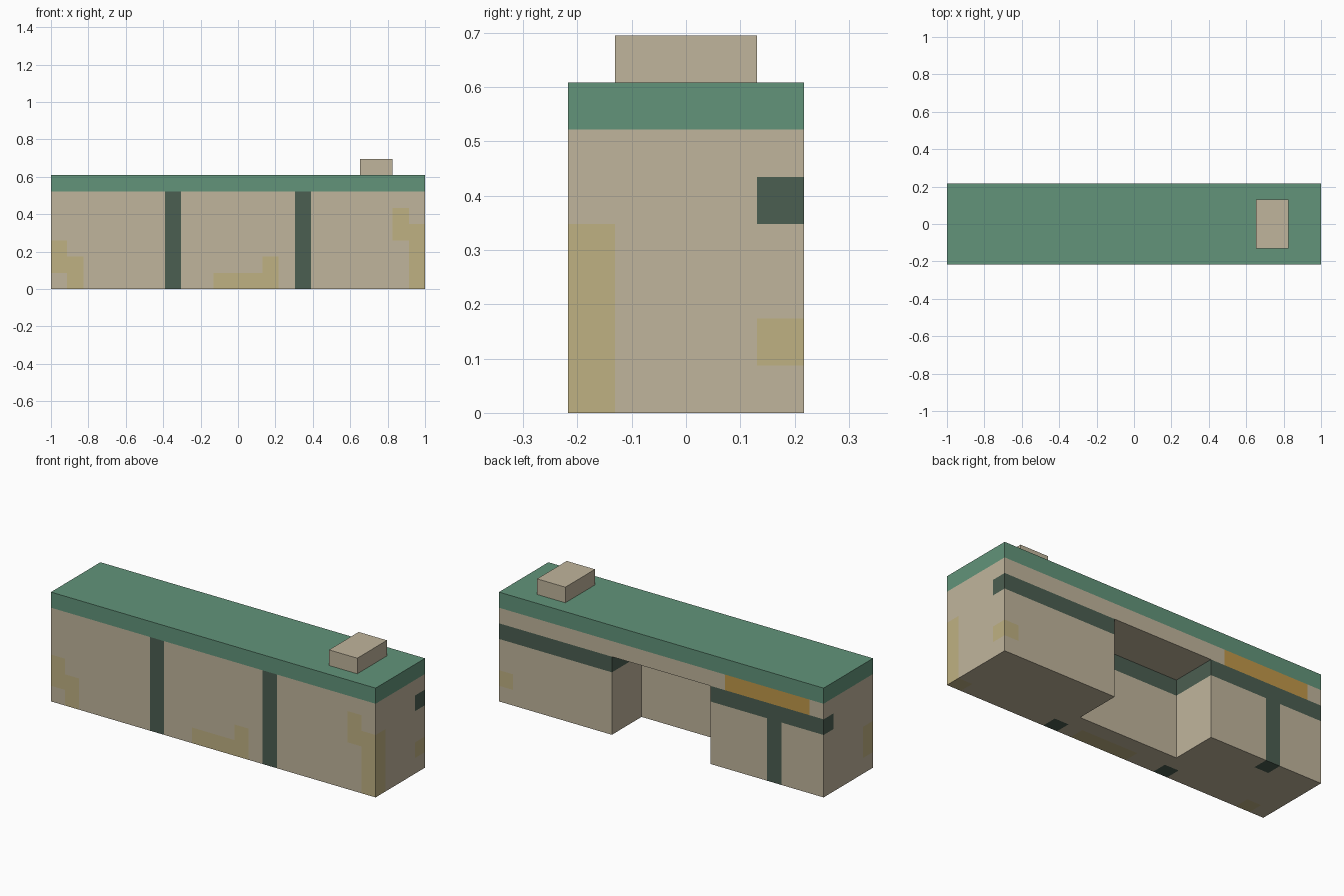
import bpy, bmesh
from itertools import product
from mathutils import Vector

if "Cube" in bpy.data.objects:
    bpy.data.objects.remove(bpy.data.objects["Cube"], do_unlink=True)

# The building is laid out on a modular grid
NX, NY, NZ = 23, 5, 6
U = 2 / NX


def place(cell):
    """Grid corner to model position, centred on x and y."""
    return Vector((cell[0] - NX / 2, cell[1] - NY / 2, cell[2])) * U


def make_material(name, rgb):
    colour = [(c / 255 / 12.92) if c < 11 else ((c / 255 + 0.055) / 1.055) ** 2.4
              for c in rgb] + [1]
    mat = bpy.data.materials.new(name)
    mat.use_nodes = True
    mat.diffuse_color = colour
    bsdf = next(n for n in mat.node_tree.nodes if n.type == 'BSDF_PRINCIPLED')
    bsdf.inputs["Base Color"].default_value = colour
    return mat


plaster = make_material("tan plaster", (192, 181, 156))
trim = make_material("dark green trim", (75, 94, 81))
stain = make_material("yellow stain", (191, 177, 130))
sign = make_material("orange sign", (192, 152, 74))
roof_green = make_material("roof green", (98, 148, 122))


def finish(name, bm, materials):
    bmesh.ops.recalc_face_normals(bm, faces=bm.faces)
    mesh = bpy.data.meshes.new(name)
    bm.to_mesh(mesh)
    bm.free()
    for mat in materials:
        mesh.materials.append(mat)
    obj = bpy.data.objects.new(name, mesh)
    bpy.context.collection.objects.link(obj)


def inside(cell, low, high):
    return all(a <= c < b for c, a, b in zip(cell, low, high))


# Walls: a solid block with an entrance recess in the back
def solid(cell):
    recess = inside(cell, (8, 2, 0), (15, NY, 5))
    return inside(cell, (0, 0, 0), (NX, NY, NZ)) and not recess


# Painted patches as (left, bottom, right, top) on the front row of modules
PILLARS = [(7, 0, 8, 6), (15, 0, 16, 6)]
STAINS = [(0, 1, 1, 3), (1, 0, 2, 2), (10, 0, 13, 1), (13, 0, 14, 2),
          (21, 3, 22, 5), (22, 0, 23, 4)]


def paint(cell):
    """Material slot: 0 plaster, 1 trim, 2 stain, 3 sign."""
    x, y, z = cell

    def within(boxes):
        return any(a <= x < c and b <= z < d for a, b, c, d in boxes)

    if y == 0:
        return 1 if within(PILLARS) else 2 if within(STAINS) else 0
    around_recess = 7 <= x <= 15 and y >= 1
    if z == 4 and (y == NY - 1 or around_recess):
        return 1
    if y == NY - 1:
        if x == 3 and z < 4:
            return 1
        if 1 <= x < 7 and z == 5:
            return 3
        if x == NX - 1 and z == 1:
            return 2
    return 0


bm = bmesh.new()
corners = {}


def corner(key):
    if key not in corners:
        corners[key] = bm.verts.new(place(key))
    return corners[key]


for cell in product(range(NX), range(NY), range(NZ)):
    if not solid(cell):
        continue
    for axis, side in product(range(3), (0, 1)):
        beside = list(cell)
        beside[axis] += 2 * side - 1
        # The top is left open under the roof slab
        if solid(beside) or beside[2] == NZ:
            continue
        loop = []
        for da, db in ((0, 0), (1, 0), (1, 1), (0, 1)):
            key = list(cell)
            key[axis] += side
            key[(axis + 1) % 3] += da
            key[(axis + 2) % 3] += db
            loop.append(corner(tuple(key)))
        face = bm.faces.new(loop if side else loop[::-1])
        face.material_index = paint(cell)
finish("walls", bm, [plaster, trim, stain, sign])


# Plain blocks that sit on the part below, open underneath
def block(name, low, high, mat):
    bm = bmesh.new()
    bmesh.ops.create_cube(bm, size=1)
    lo, hi = place(low), place(high)
    for v in bm.verts:
        v.co = (lo + hi) / 2 + v.co * (hi - lo)
    bm.normal_update()
    hidden = [f for f in bm.faces if f.normal.z < -0.5]
    bmesh.ops.delete(bm, geom=hidden, context='FACES')
    finish(name, bm, [mat])


block("roof", (0, 0, NZ), (NX, NY, NZ + 1), roof_green)
block("roof_vent", (19, 1, NZ + 1), (21, 4, NZ + 2), plaster)
